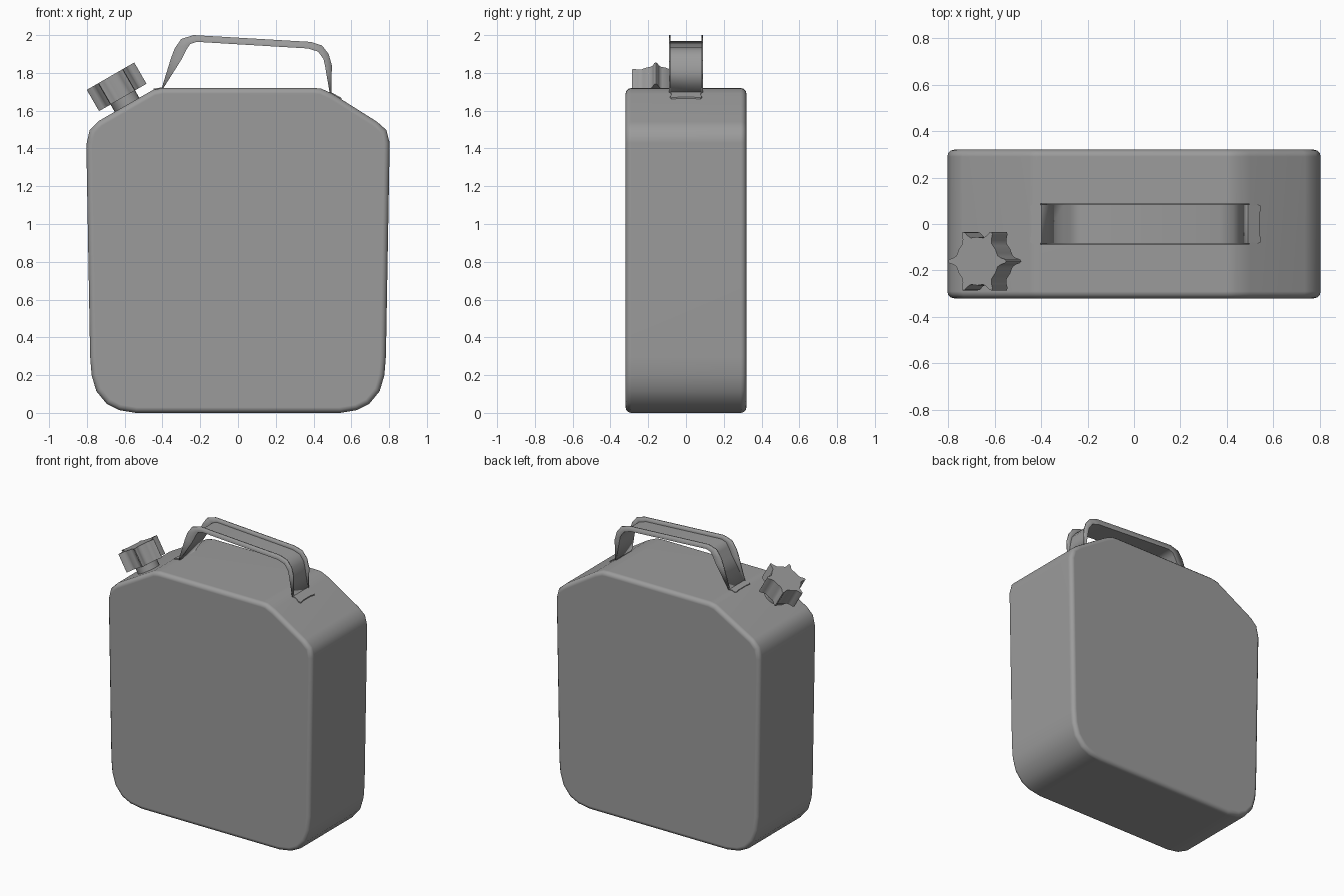
import bpy, bmesh
from math import radians, cos, sin
from mathutils import Matrix

if "Cube" in bpy.data.objects:
    bpy.data.objects.remove(bpy.data.objects["Cube"])

grey = bpy.data.materials.new("dark_grey")
grey.diffuse_color = (0.33, 0.33, 0.33, 1)
grey.use_nodes = True
grey.node_tree.nodes["Principled BSDF"].inputs["Base Color"].default_value = grey.diffuse_color


def finish(name, bm, angle=40):
    bmesh.ops.recalc_face_normals(bm, faces=bm.faces)
    me = bpy.data.meshes.new(name)
    bm.to_mesh(me)
    bm.free()
    me.materials.append(grey)
    ob = bpy.data.objects.new(name, me)
    bpy.context.collection.objects.link(ob)
    bpy.ops.object.select_all(action='DESELECT')
    bpy.context.view_layer.objects.active = ob
    ob.select_set(True)
    bpy.ops.object.shade_smooth_by_angle(angle=radians(angle))
    return ob


def prism(bm, points, vec):
    """Solid made by extruding a closed outline of 3D points along vec."""
    face = bm.faces.new([bm.verts.new(p) for p in points])
    ext = bmesh.ops.extrude_face_region(bm, geom=[face], use_keep_orig=True)
    moved = [g for g in ext['geom'] if isinstance(g, bmesh.types.BMVert)]
    bmesh.ops.translate(bm, verts=moved, vec=vec)


# Can body: front outline extruded in depth, rims rounded
D = 0.32
lower = [(0.54, 0), (0.63, 0.015), (0.695, 0.048), (0.75, 0.115), (0.775, 0.20), (0.783, 0.30)]
right = [(0.803, 1.43), (0.785, 1.498), (0.735, 1.542), (0.50, 1.69), (0.44, 1.717), (0.40, 1.72)]
left = [(-0.40, 1.72), (-0.45, 1.71), (-0.738, 1.545), (-0.785, 1.498), (-0.803, 1.42)]
outline = lower + right + left + [(-x, z) for x, z in reversed(lower)]
bm = bmesh.new()
prism(bm, [(x, -D, z) for x, z in outline], (0, 2 * D, 0))
rims = [e for e in bm.edges if abs(e.verts[0].co.y - e.verts[1].co.y) < 1e-4]
bmesh.ops.bevel(bm, geom=rims, offset=0.03, segments=3, profile=0.5, affect='EDGES')
body = finish("can_body", bm, 50)
body.modifiers.new("Weighted", 'WEIGHTED_NORMAL').keep_sharp = True

# Tilted filler cap with six pointed grips, and its neck
tilt = Matrix.Translation((-0.61, -0.16, 1.67)) @ Matrix.Rotation(radians(-30), 4, 'Y')
lobe = [(-30, 0.104), (-20, 0.103), (-13, 0.105), (-7, 0.118), (-3.5, 0.138),
        (0, 0.145), (3.5, 0.138), (7, 0.118), (13, 0.105), (20, 0.103)]
ring = [(radians(60 * k + a), r) for k in range(6) for a, r in lobe]
bm = bmesh.new()
prism(bm, [(r * cos(a), r * sin(a), 0) for a, r in ring], (0, 0, 0.13))
cap = finish("filler_cap", bm, 35)
cap.matrix_world = tilt

bm = bmesh.new()
bmesh.ops.create_cone(bm, cap_ends=True, segments=24, radius1=0.075, radius2=0.075, depth=0.12)
neck = finish("filler_neck", bm)
neck.matrix_world = tilt @ Matrix.Translation((0, 0, -0.04))

# Carry handle: bent channel, web on the inner line, flanges out to the outer line
inner = [(-0.398, 1.72), (-0.30, 1.875), (-0.272, 1.93), (-0.255, 1.955), (-0.22, 1.967),
         (0.37, 1.932), (0.425, 1.915), (0.455, 1.875), (0.465, 1.83), (0.488, 1.695)]
outer = [(-0.403, 1.722), (-0.354, 1.88), (-0.335, 1.93), (-0.30, 1.98), (-0.235, 2.0),
         (0.385, 1.964), (0.445, 1.945), (0.48, 1.90), (0.497, 1.84), (0.494, 1.697)]
W = 0.085
bm = bmesh.new()
rows = [[bm.verts.new(p) for p in ((o[0], -W, o[1]), (i[0], -W, i[1]),
                                   (i[0], W, i[1]), (o[0], W, o[1]))]
        for i, o in zip(inner, outer)]
for a, b in zip(rows, rows[1:]):
    for k in range(3):
        bm.faces.new((a[k], a[k + 1], b[k + 1], b[k]))
handle = finish("carry_handle", bm, 40)
solid = handle.modifiers.new("Sheet", 'SOLIDIFY')
solid.thickness = 0.008
solid.offset = 0

# Wavy mounting feet lying on the shoulders
half = [(0, 0.085), (0.4, 0.077), (0.8, 0.084), (1.0, 0.077), (0.9, 0.04)]
foot = [(t, y) for t, y in half] + [(t, -y) for t, y in reversed(half)]
for name, (x0, z0), (x1, z1) in (("left_foot", (-0.395, 1.715), (-0.447, 1.706)),
                                 ("right_foot", (0.484, 1.693), (0.547, 1.658))):
    bm = bmesh.new()
    prism(bm, [(x0 + (x1 - x0) * t, y, z0 + (z1 - z0) * t) for t, y in foot], (0, 0, 0.010))
    finish("handle_" + name, bm)
